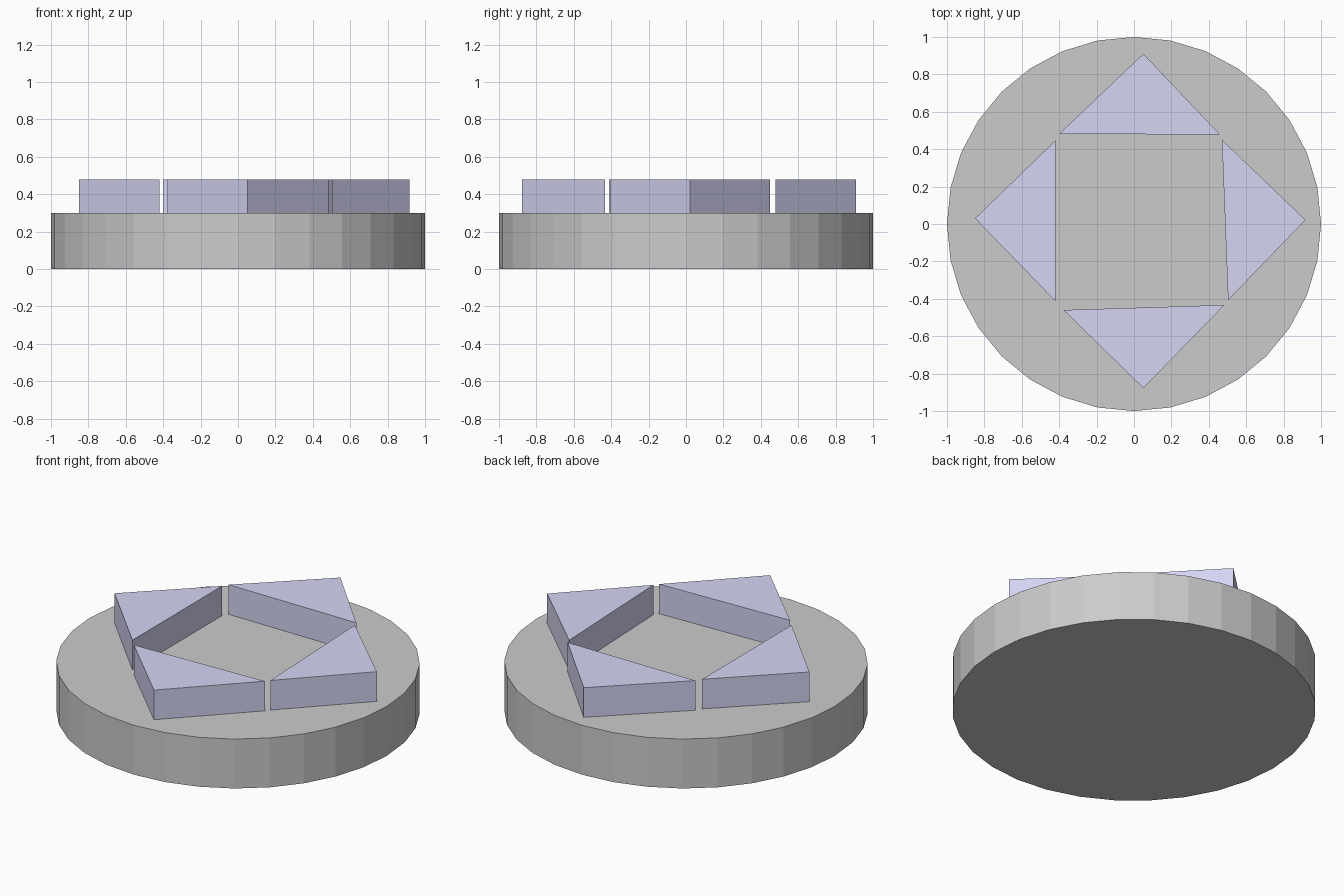
import bpy, bmesh

if "Cube" in bpy.data.objects:
    bpy.data.objects.remove(bpy.data.objects["Cube"])

# Lavender material for the raised wedges
lavender = bpy.data.materials.new("lavender")
lavender.diffuse_color = (0.66, 0.66, 0.9, 1)
lavender.use_nodes = True
lavender.node_tree.nodes["Principled BSDF"].inputs["Base Color"].default_value = lavender.diffuse_color

# Round base disc
bpy.ops.mesh.primitive_cylinder_add(vertices=32, radius=1, depth=0.3, location=(0, 0, 0.15))
bpy.context.object.name = "base_disc"


def prism(name, outline, z0, z1):
    """Extrude a flat outline (anticlockwise) from z0 to z1."""
    bm = bmesh.new()
    face = bm.faces.new([bm.verts.new((x, y, z0)) for x, y in outline])
    top = bmesh.ops.extrude_face_region(bm, geom=[face], use_keep_orig=True)
    verts = [v for v in top["geom"] if isinstance(v, bmesh.types.BMVert)]
    bmesh.ops.translate(bm, verts=verts, vec=(0, 0, z1 - z0))
    bmesh.ops.recalc_face_normals(bm, faces=bm.faces)
    mesh = bpy.data.meshes.new(name)
    bm.to_mesh(mesh)
    bm.free()
    mesh.materials.append(lavender)
    obj = bpy.data.objects.new(name, mesh)
    bpy.context.collection.objects.link(obj)


# Four slightly uneven triangular wedges pointing outward
wedges = {
    "back_wedge": [(-0.40, 0.482), (0.46, 0.478), (0.05, 0.91)],
    "left_wedge": [(-0.42, 0.447), (-0.85, 0.03), (-0.42, -0.413)],
    "right_wedge": [(0.47, 0.45), (0.503, -0.407), (0.917, 0.022)],
    "front_wedge": [(-0.377, -0.46), (0.05, -0.878), (0.483, -0.433)],
}
for name, outline in wedges.items():
    prism(name, outline, 0.3, 0.48)
